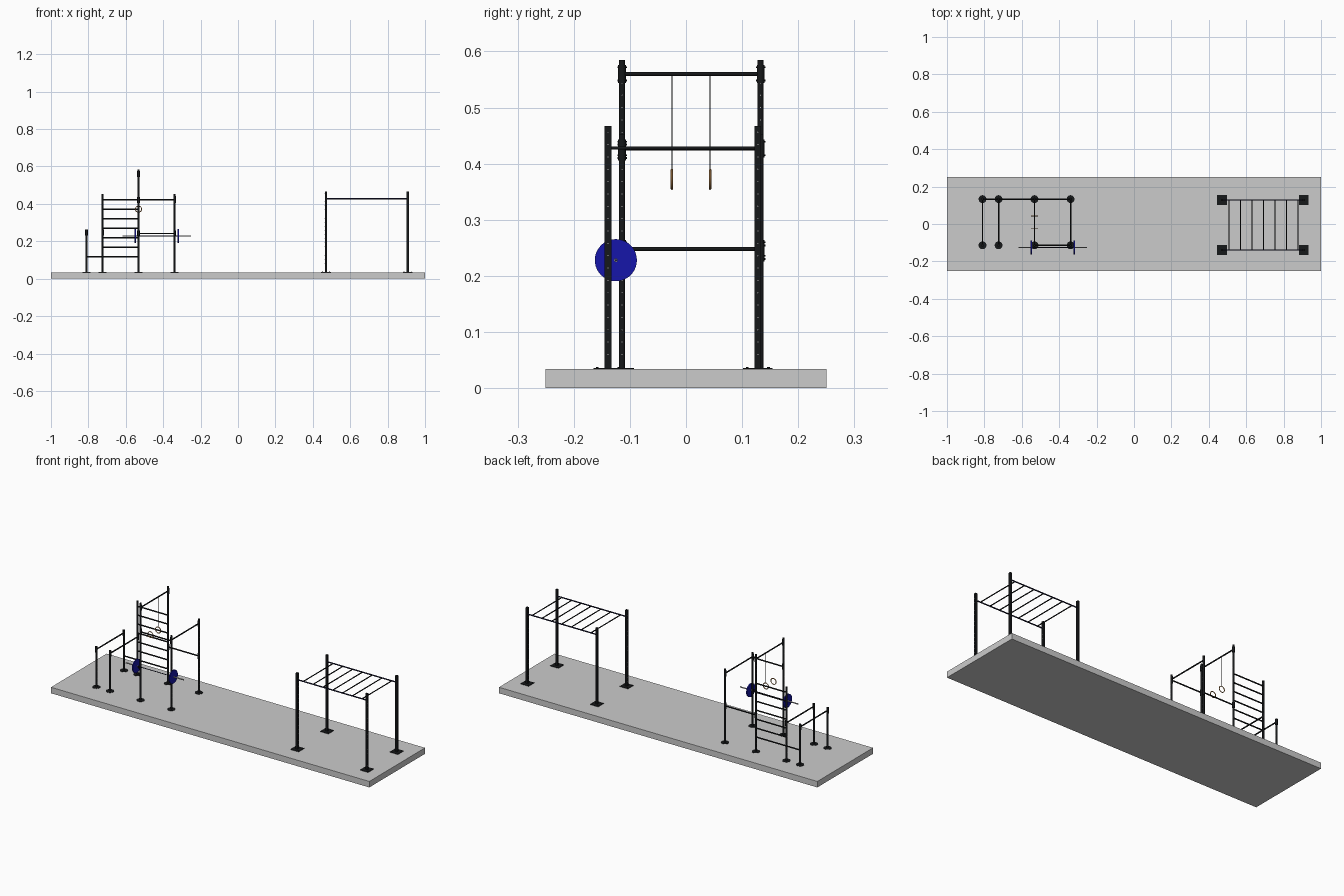
import bpy
from mathutils import Vector

if "Cube" in bpy.data.objects:
    bpy.data.objects.remove(bpy.data.objects["Cube"])


def material(name, rgb):
    m = bpy.data.materials.new(name)
    m.diffuse_color = (*rgb, 1)
    m.use_nodes = True
    m.node_tree.nodes["Principled BSDF"].inputs["Base Color"].default_value = m.diffuse_color
    return m


BLACK = material("black_steel", (0.008, 0.009, 0.01))
BLUE = material("blue_rubber", (0.008, 0.008, 0.4))
WOOD = material("wood", (0.6, 0.3, 0.1))
SILVER = material("silver", (0.45, 0.45, 0.45))
NAVY = material("dark_bar", (0.01, 0.01, 0.04))
TOP = 0.034  # slab surface


def finish(name, mat, smooth=False):
    o = bpy.context.object
    o.name = name
    if mat:
        o.data.materials.append(mat)
    if smooth:
        bpy.ops.object.shade_smooth_by_angle()
    return o


def box(name, lo, hi, mat=None):
    lo, hi = Vector(lo), Vector(hi)
    bpy.ops.mesh.primitive_cube_add(size=1, location=(lo + hi) / 2)
    o = finish(name, mat)
    o.scale = hi - lo
    return o


def rod(name, a, b, r, mat=BLACK, sides=16):
    a, b = Vector(a), Vector(b)
    d = b - a
    bpy.ops.mesh.primitive_cylinder_add(
        vertices=sides, radius=r, depth=d.length, location=(a + b) / 2,
        rotation=d.to_track_quat('Z', 'Y').to_euler())
    return finish(name, mat, True)


def clamp(x, y, z):
    # bracket around a post with two bolts above and below the bar
    rod("clamp", (x, y, z - 0.016), (x, y, z + 0.016), 0.0068)
    for dz in (-0.012, 0.012):
        rod("clamp_bolt", (x, y - 0.0085, z + dz), (x, y + 0.0085, z + dz), 0.0016, sides=6)


def bar(name, a, b, r=0.0037):
    rod(name, a, b, r)
    for p in (a, b):
        clamp(*p)


def holes(x, y, z0, z1, half):
    z = z0
    while z < z1:
        rod("post_hole", (x - half, y, z), (x + half, y, z), 0.0011, SILVER, 6)
        z += 0.022


# floor slab
box("floor_slab", (-1, -0.25, 0), (1, 0.25, TOP))

# monkey bar frame: square posts on square plates
RX = (0.47, 0.907)
RY = (-0.139, 0.128)
for x in RX:
    for y in RY:
        box("frame_post", (x - .006, y - .006, TOP), (x + .006, y + .006, 0.467), BLACK)
        box("frame_base_plate", (x - .026, y - .026, TOP), (x + .026, y + .026, TOP + .002), BLACK)
        for sx in (-1, 1):
            for sy in (-1, 1):
                rod("plate_bolt", (x + sx * .019, y + sy * .019, TOP),
                    (x + sx * .019, y + sy * .019, TOP + .004), .0025, sides=6)
        holes(x, y, 0.06, 0.46, 0.0063)
for y in RY:
    rod("monkey_rail", (RX[0], y, 0.428), (RX[1], y, 0.428), 0.0035, NAVY)
for i in range(7):
    x = 0.508 + i * 0.0615
    rod("monkey_rung", (x, RY[0], 0.428), (x, RY[1], 0.428), 0.003)

# rack: round posts on round plates
F, B = -0.114, 0.133
X = (-0.81, -0.724, -0.532, -0.339)
heights = {(0, F): .262, (0, B): .262, (1, F): .262, (1, B): .452,
           (2, F): .585, (2, B): .585, (3, F): .452, (3, B): .452}
for (i, y), h in heights.items():
    rod("rack_post", (X[i], y, TOP), (X[i], y, h), 0.0055)
    rod("rack_base_plate", (X[i], y, TOP), (X[i], y, TOP + .002), 0.021, sides=24)
    holes(X[i], y, 0.06, h - .008, 0.0057)

# dip bars, pull-up bars and cross bars
for i, z in ((0, .248), (1, .248), (2, .56), (3, .427)):
    bar("pull_up_bar" if i > 1 else "dip_bar", (X[i], F, z), (X[i], B, z))
bar("front_cross_bar", (X[2], F, .422), (X[3], F, .422))
bar("back_cross_bar", (X[2], B, .242), (X[3], B, .242))

# wall ladder between the two back posts, with a low link to the dip posts
for i in range(7):
    z = 0.117 + i * 0.0508
    rod("ladder_rung", (X[1], B, z), (X[2], B, z), 0.0037)
rod("low_link_bar", (X[0], B, .117), (X[1], B, .117), 0.0037)

# gymnastic rings on straps
for y in (-0.025, 0.043):
    bpy.ops.mesh.primitive_torus_add(
        major_segments=32, minor_segments=10, major_radius=0.0165, minor_radius=0.0023,
        location=(X[2], y, 0.372), rotation=(1.570796, 0, 0))
    finish("gym_ring", WOOD, True)
    rod("ring_strap", (X[2], y, 0.389), (X[2], y, 0.56), 0.0008, BLACK, 8)

# barbell on two hooks
BY, BZ, CX = -0.125, 0.228, -0.4345
rod("barbell_bar", (CX - .182, BY, BZ), (CX + .182, BY, BZ), 0.002, NAVY)
for s in (-1, 1):
    p = CX + s * 0.115
    rod("weight_plate", (p - .003, BY, BZ), (p + .003, BY, BZ), 0.0375, BLUE, 40)
    rod("barbell_sleeve", (p - s * .006, BY, BZ), (CX + s * .182, BY, BZ), 0.0033, SILVER)
for x in X[2:]:
    box("barbell_hook", (x - .004, BY - .007, BZ - .006), (x + .004, F, BZ - .002), BLACK)
    box("hook_lip", (x - .004, BY - .007, BZ - .006), (x + .004, BY - .004, BZ + .006), BLACK)
